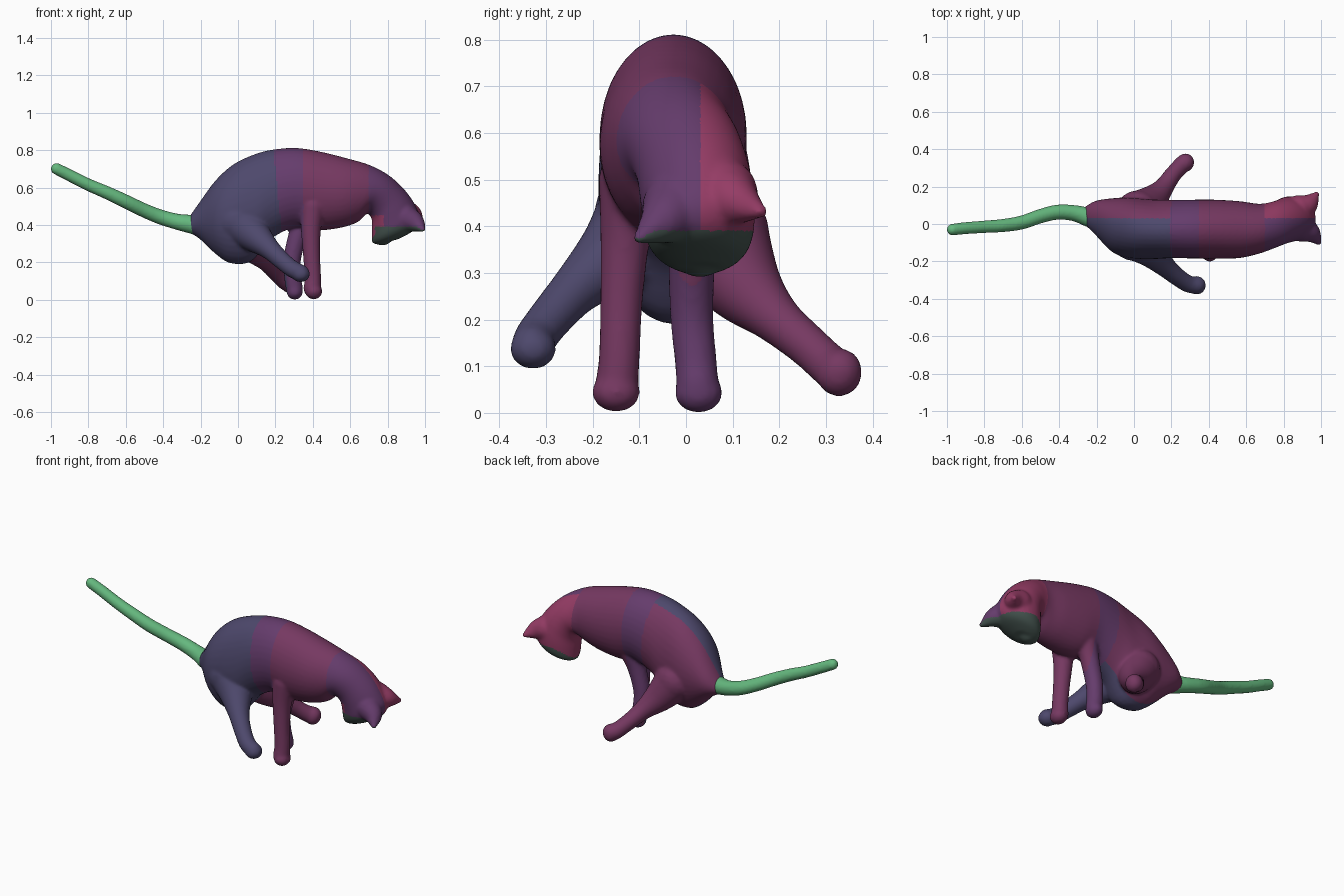
import bpy, bmesh, math
from mathutils import Vector, Matrix


def material(name, rgb):
    m = bpy.data.materials.new(name)
    m.diffuse_color = (*rgb, 1)
    return m


def spline(rows, steps=5):
    """Catmull-Rom through rows of equal length."""
    out = []
    for i in range(len(rows) - 1):
        p0, p1 = rows[max(i - 1, 0)], rows[i]
        p2, p3 = rows[i + 1], rows[min(i + 2, len(rows) - 1)]
        for s in range(steps):
            t = s / steps
            out.append([0.5 * (2 * b + (c - a) * t + (2 * a - 5 * b + 4 * c - d) * t * t
                               + (3 * b - a - 3 * c + d) * t ** 3)
                        for a, b, c, d in zip(p0, p1, p2, p3)])
    return out + [list(rows[-1])]


def loft(bm, rings, n=28):
    """Closed skin over elliptical rings (centre, axis_u, axis_v)."""
    loops = []
    for c, u, v in rings:
        loops.append([bm.verts.new(c + u * math.cos(2 * math.pi * k / n)
                                   + v * math.sin(2 * math.pi * k / n)) for k in range(n)])
    for a, b in zip(loops, loops[1:]):
        for k in range(n):
            j = (k + 1) % n
            bm.faces.new((a[k], a[j], b[j], b[k]))
    bm.faces.new(loops[0][::-1])
    bm.faces.new(loops[-1])


def ball(bm, centre, radii):
    mat = Matrix.Translation(centre) @ Matrix.Diagonal((*radii, 1))
    bmesh.ops.create_uvsphere(bm, u_segments=20, v_segments=12, radius=1, matrix=mat)


def limb(bm, pts):
    """Tapered round tube through (x, y, z, radius) with rounded ends."""
    rows = spline(pts)
    rings = []
    for i, r in enumerate(rows):
        d = Vector(rows[min(i + 1, len(rows) - 1)][:3]) - Vector(rows[max(i - 1, 0)][:3])
        u = d.cross(Vector((0.3, 1, 0.1))).normalized()
        v = d.cross(u).normalized()
        rings.append((Vector(r[:3]), u * r[3], v * r[3]))
    loft(bm, rings)
    for r in (rows[0], rows[-1]):
        ball(bm, r[:3], (r[3],) * 3)


def finish(name, bm, voxel, smooth, mats):
    """Fuse the overlapping pieces into one smooth skin."""
    bmesh.ops.recalc_face_normals(bm, faces=bm.faces)
    me = bpy.data.meshes.new(name)
    bm.to_mesh(me)
    bm.free()
    ob = bpy.data.objects.new(name, me)
    bpy.context.collection.objects.link(ob)
    rm = ob.modifiers.new("fuse", 'REMESH')
    rm.mode, rm.voxel_size = 'VOXEL', voxel
    sm = ob.modifiers.new("soften", 'SMOOTH')
    sm.factor, sm.iterations = 0.5, smooth
    dg = bpy.context.evaluated_depsgraph_get()
    new = bpy.data.meshes.new_from_object(ob.evaluated_get(dg))
    ob.modifiers.clear()
    ob.data = new
    new.materials.clear()
    for m in mats:
        new.materials.append(m)
    for p in new.polygons:
        p.use_smooth = True
    return ob


slate = material("slate", (0.075, 0.065, 0.15))
purple = material("purple", (0.13, 0.045, 0.15))
plum = material("plum", (0.18, 0.04, 0.12))
rose = material("rose", (0.3, 0.045, 0.13))
teal = material("teal", (0.06, 0.09, 0.08))
green = material("green", (0.13, 0.48, 0.21))

bm = bmesh.new()

# torso and head: top x, top z, bottom x, bottom z, centre y, half width
trunk = [
    (-0.27, 0.43, -0.27, 0.365, 0.045, 0.042),
    (-0.21, 0.515, -0.205, 0.325, 0.033, 0.09),
    (-0.12, 0.638, -0.12, 0.245, -0.005, 0.142),
    (-0.02, 0.727, -0.04, 0.195, -0.02, 0.162),
    (0.10, 0.782, 0.07, 0.205, -0.028, 0.16),
    (0.20, 0.805, 0.17, 0.32, -0.027, 0.156),
    (0.32, 0.811, 0.30, 0.385, -0.027, 0.157),
    (0.45, 0.79, 0.42, 0.37, -0.028, 0.158),
    (0.58, 0.757, 0.55, 0.385, -0.03, 0.152),
    (0.70, 0.722, 0.64, 0.415, -0.025, 0.133),
    (0.80, 0.67, 0.69, 0.46, -0.005, 0.125),
    (0.88, 0.60, 0.715, 0.43, 0.015, 0.122),
    (0.94, 0.52, 0.715, 0.375, 0.025, 0.122),
    (0.972, 0.44, 0.715, 0.325, 0.028, 0.116),
    (0.945, 0.375, 0.72, 0.303, 0.03, 0.092),
    (0.86, 0.325, 0.75, 0.295, 0.03, 0.048),
]
rings = []
for xt, zt, xb, zb, y, w in spline(trunk):
    top, bot = Vector((xt, y, zt)), Vector((xb, y, zb))
    rings.append(((top + bot) / 2, (top - bot) / 2, Vector((0, w, 0))))
loft(bm, rings, 36)

# muzzle and chin
ball(bm, (0.772, 0.03, 0.345), (0.058, 0.055, 0.055))

# ears, broad flaps running into the forehead
limb(bm, [(0.89, -0.02, 0.44, 0.075), (0.95, -0.052, 0.41, 0.052), (0.987, -0.1, 0.375, 0.015)])
limb(bm, [(0.88, 0.08, 0.47, 0.075), (0.935, 0.11, 0.453, 0.055), (0.975, 0.158, 0.432, 0.017)])

# front legs with paws
limb(bm, [(0.40, -0.12, 0.50, 0.068), (0.39, -0.13, 0.38, 0.054), (0.393, -0.138, 0.25, 0.046),
          (0.40, -0.143, 0.12, 0.044), (0.397, -0.148, 0.06, 0.047)])
ball(bm, (0.405, -0.15, 0.044), (0.046, 0.052, 0.042))
limb(bm, [(0.37, 0.03, 0.48, 0.065), (0.325, 0.015, 0.36, 0.052), (0.29, 0.012, 0.22, 0.047),
          (0.292, 0.02, 0.12, 0.045), (0.302, 0.025, 0.06, 0.046)])
ball(bm, (0.303, 0.027, 0.043), (0.044, 0.052, 0.043))

# hind legs, splayed, with paws
limb(bm, [(0.0, -0.07, 0.42, 0.128), (0.08, -0.135, 0.35, 0.095), (0.165, -0.225, 0.275, 0.058),
          (0.235, -0.285, 0.21, 0.048), (0.29, -0.32, 0.165, 0.046), (0.335, -0.33, 0.145, 0.044)])
ball(bm, (0.335, -0.328, 0.138), (0.05, 0.05, 0.044))
limb(bm, [(0.02, 0.06, 0.38, 0.12), (0.09, 0.118, 0.28, 0.088), (0.155, 0.19, 0.205, 0.055),
          (0.205, 0.26, 0.145, 0.046), (0.25, 0.31, 0.1, 0.046), (0.275, 0.33, 0.09, 0.048)])
ball(bm, (0.275, 0.328, 0.085), (0.046, 0.05, 0.05))

cat = finish("cat_body", bm, 0.009, 6, [slate, purple, plum, rose, teal])

# colour patches
for p in cat.data.polygons:
    x, y, z = p.center
    if x > 0.7 and z < 0.39 and p.normal.z < -0.1:
        p.material_index = 4
    elif x > 0.7:
        p.material_index = 3 if y > 0.03 or x < 0.78 and z < 0.45 else 1
    elif x + 0.1 * z < 0.27 or abs(y) > 0.21:
        p.material_index = 0 if y < 0.03 else 2
    else:
        p.material_index = 1 if x < 0.35 else 2

# tail
bm = bmesh.new()
limb(bm, [(-0.24, 0.035, 0.403, 0.052), (-0.32, 0.058, 0.416, 0.043), (-0.41, 0.063, 0.441, 0.04),
          (-0.50, 0.042, 0.477, 0.038), (-0.60, 0.008, 0.525, 0.037), (-0.70, -0.008, 0.572, 0.035),
          (-0.80, -0.015, 0.615, 0.033), (-0.90, -0.022, 0.665, 0.032), (-0.97, -0.03, 0.70, 0.031)])
finish("tail", bm, 0.008, 3, [green])
